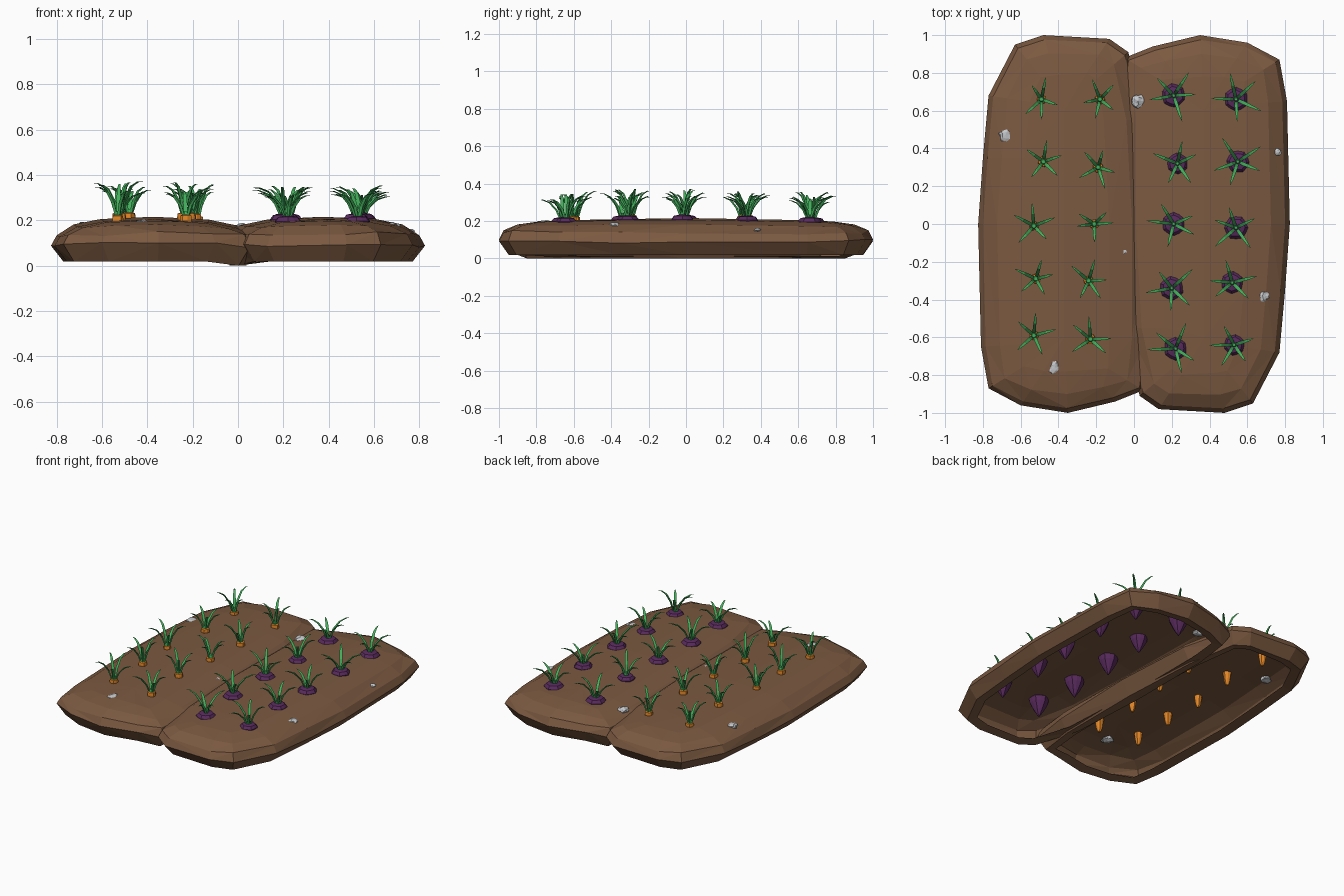
import bpy, bmesh, math, random
from mathutils import Vector

if "Cube" in bpy.data.objects:
    bpy.data.objects.remove(bpy.data.objects["Cube"])
random.seed(4)


def material(name, rgb):
    m = bpy.data.materials.new(name)
    m.diffuse_color = (*rgb, 1)
    m.use_nodes = True
    m.node_tree.nodes["Principled BSDF"].inputs["Base Color"].default_value = m.diffuse_color
    return m


SOIL = material("soil brown", (0.198, 0.101, 0.052))
ORANGE = material("carrot orange", (0.76, 0.24, 0.02))
PURPLE = material("beet purple", (0.098, 0.023, 0.108))
GREEN = material("leaf green", (0.055, 0.43, 0.105))
GREY = material("stone grey", (0.56, 0.58, 0.6))


def finish(bm, name, mat):
    bmesh.ops.recalc_face_normals(bm, faces=bm.faces)
    me = bpy.data.meshes.new(name)
    bm.to_mesh(me)
    bm.free()
    me.materials.append(mat)
    ob = bpy.data.objects.new(name, me)
    bpy.context.collection.objects.link(ob)
    return ob


def bridge(bm, a, b):
    n = len(a)
    for i in range(n):
        j = (i + 1) % n
        bm.faces.new((a[i], a[j], b[j], b[i]))


def soil_z(x, y):
    return 0.216 - 0.03 * y * y - 0.2 * (abs(x) - 0.38) ** 2


# soil mounds: hollow shell, open below, rim curled in; second is turned 180 degrees
OUTLINE = [(-0.35, -1.0), (-0.10, -0.94), (0.05, -0.88), (0.09, -0.60), (0.09, 0),
           (0.06, 0.55), (-0.03, 0.91), (-0.13, 0.98), (-0.48, 1.0), (-0.63, 0.95),
           (-0.77, 0.68), (-0.80, 0.35), (-0.825, 0), (-0.81, -0.65), (-0.77, -0.87), (-0.60, -0.96)]
# inset from the outline, height
RINGS = [(0.12, 0.03), (0.055, 0.018), (0.0, 0.09), (0.025, 0.14), (0.10, None), (0.22, None)]


def mound(name, turn):
    bm = bmesh.new()
    rnd = random.Random(2)
    loops = []
    for inset, z in RINGS:
        loop = []
        for x, y in OUTLINE:
            p = Vector((x, y))
            spine = Vector((-0.37, max(-0.62, min(0.62, y))))
            q = p + (spine - p).normalized() * inset
            h = z if z is not None else soil_z(q.x, q.y) - (0.01 if inset < 0.15 else 0)
            if inset in (0.0, 0.025):
                h += rnd.uniform(-0.012, 0.012)
            if z is not None and z < 0.05 and x > 0:
                h -= 0.018
            loop.append(bm.verts.new((q.x * turn, q.y * turn, h)))
        loops.append(loop)
    for a, b in zip(loops, loops[1:]):
        bridge(bm, a, b)
    # crown along the ridge
    top = loops[-1]
    ridge = [bm.verts.new((-0.37 * turn, y * turn, soil_z(0.37, y))) for y in (-0.6, 0, 0.6)]
    near = [min(ridge, key=lambda r: (r.co - v.co).length) for v in top]
    for i, v in enumerate(top):
        j = (i + 1) % len(top)
        if near[i] is near[j]:
            bm.faces.new((v, top[j], near[i]))
        else:
            bm.faces.new((v, top[j], near[j], near[i]))
    bmesh.ops.triangulate(bm, faces=[f for f in bm.faces if len(f.verts) > 3])
    finish(bm, name, SOIL)


mound("left_soil_mound", 1)
mound("right_soil_mound", -1)


# roots: faceted lathes
def root(name, mat, loc, profile, sides, size):
    bm = bmesh.new()
    spin = random.uniform(0, 6)
    loops = []
    for r, z in profile:
        loop = []
        for i in range(sides):
            a = spin + i * math.tau / sides
            k = r * size * (0.94 if i % 2 else 1.02)
            loop.append(bm.verts.new((k * math.cos(a), k * math.sin(a), z * size)))
        loops.append(loop)
    for a, b in zip(loops, loops[1:]):
        bridge(bm, a, b)
    bm.faces.new(loops[0])
    bm.faces.new(loops[-1])
    finish(bm, name, mat).location = loc


# leaves: tapering three-sided blades that arch outward from a small green crown
def leaves(name, loc, reach, height, width, crown):
    bm = bmesh.new()
    bmesh.ops.create_cone(bm, segments=7, cap_ends=True, radius1=crown, radius2=crown * 0.5, depth=0.03)
    bmesh.ops.translate(bm, verts=bm.verts, vec=(0, 0, 0.012))
    spin = random.uniform(0, 6)
    for k in range(5):
        a = spin + k * math.tau / 5 + random.uniform(-0.3, 0.3)
        R = reach * random.uniform(0.75, 1.1)
        H = height * random.uniform(0.75, 1.08)
        out = Vector((math.cos(a), math.sin(a), 0))
        side = Vector((-out.y, out.x, 0))
        loops = []
        for t, w in ((0, 0.8), (0.3, 1), (0.6, 0.85), (0.85, 0.55), (1, 0.06)):
            c = out * (0.008 + R * t ** 1.4) + Vector((0, 0, H * math.sin(t * 1.75)))
            keel = (out - Vector((0, 0, t))).normalized()
            h = w * width / 2
            loops.append([bm.verts.new(c + side * h), bm.verts.new(c + keel * h),
                          bm.verts.new(c - side * h)])
        for p, q in zip(loops, loops[1:]):
            bridge(bm, p, q)
        bm.faces.new(loops[0])
        bm.faces.new(loops[-1])
    finish(bm, name, GREEN).location = loc


CARROT = [(0.018, 0.032), (0.034, 0.026), (0.036, 0.005), (0.034, -0.02), (0.024, -0.085), (0.012, -0.115)]
BEET = [(0.02, 0.024), (0.05, 0.018), (0.066, -0.002), (0.06, -0.035), (0.035, -0.085), (0.003, -0.135)]

CARROT_AT = [(-0.49, 0.66), (-0.18, 0.66), (-0.48, 0.33), (-0.19, 0.30), (-0.53, -0.01),
             (-0.21, 0), (-0.52, -0.29), (-0.24, -0.30), (-0.53, -0.59), (-0.23, -0.61)]
BEET_AT = [(0.21, 0.68), (0.54, 0.66), (0.23, 0.32), (0.55, 0.33), (0.21, 0),
           (0.54, -0.02), (0.20, -0.34), (0.52, -0.31), (0.22, -0.66), (0.53, -0.64)]

for i, (x, y) in enumerate(CARROT_AT):
    z = soil_z(x, y)
    root(f"carrot_{i}", ORANGE, (x, y, z), CARROT, 8, random.uniform(0.68, 0.8))
    leaves(f"carrot_leaves_{i}", (x, y, z + 0.012), 0.105, 0.14, 0.018, 0.022)
for i, (x, y) in enumerate(BEET_AT):
    z = soil_z(x, y)
    root(f"beet_{i}", PURPLE, (x, y, z), BEET, 12, random.uniform(0.82, 0.98))
    leaves(f"beet_leaves_{i}", (x, y, z + 0.01), 0.13, 0.125, 0.019, 0.016)

# stones: flattened, jittered lumps set in the soil
STONES = [(-0.68, 0.47, 0.035, 0.175), (0.02, 0.65, 0.035, 0.17), (-0.06, -0.15, 0.026, 0.175),
          (-0.42, -0.76, 0.038, 0.188), (0.68, -0.38, 0.035, 0.175), (0.76, 0.38, 0.02, 0.153)]
for i, (x, y, r, z) in enumerate(STONES):
    bm = bmesh.new()
    bmesh.ops.create_icosphere(bm, subdivisions=2, radius=r)
    for v in bm.verts:
        v.co *= random.uniform(0.75, 1.15)
        v.co.z *= 0.5
    finish(bm, f"stone_{i}", GREY).location = (x, y, z)
